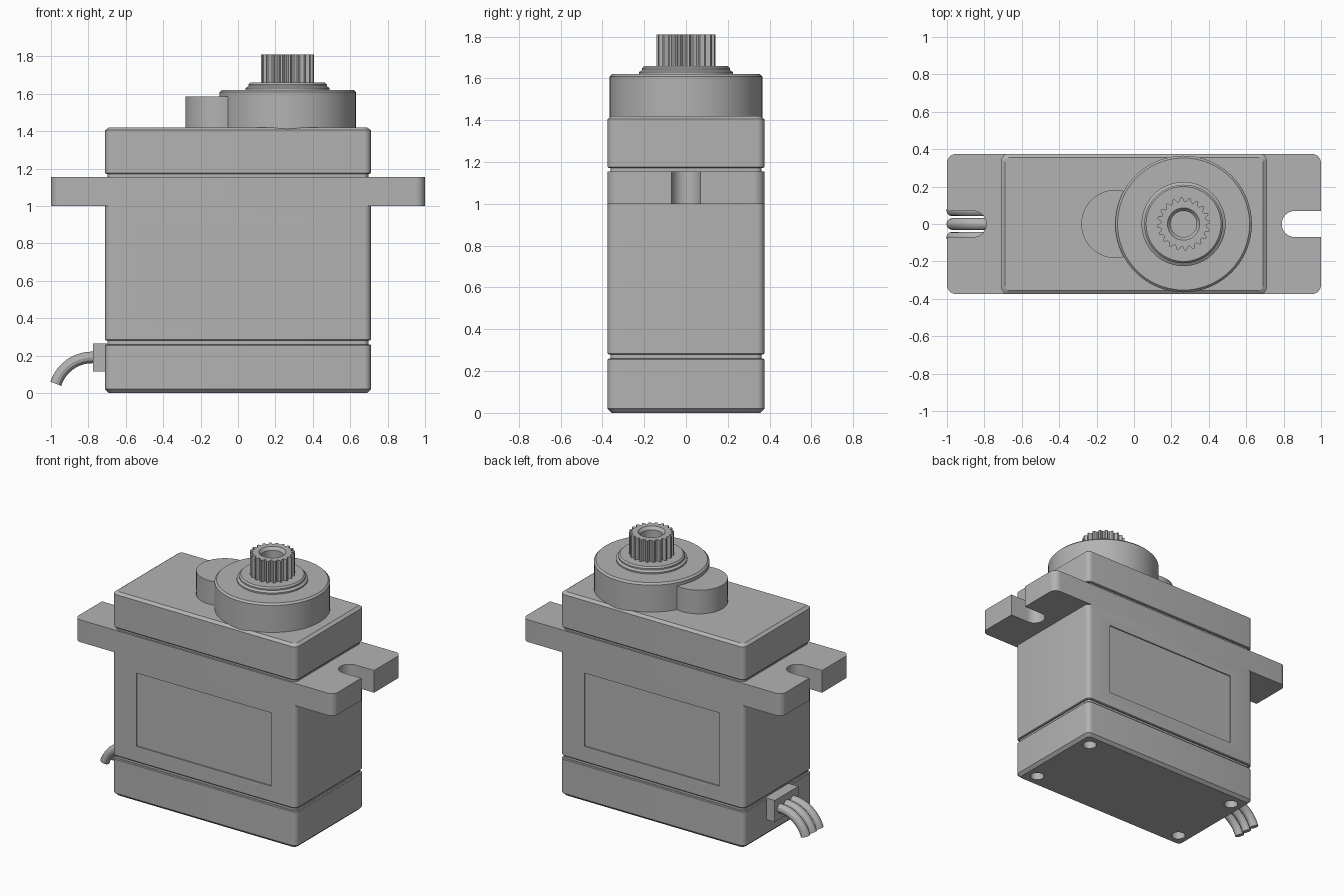
import bpy, bmesh
from math import sin, cos, pi, radians
from mathutils import Vector

cube = bpy.data.objects.get("Cube")
if cube:
    bpy.data.objects.remove(cube, do_unlink=True)

grey = bpy.data.materials.new("plain grey")
grey.use_nodes = True
colour = (0.45, 0.45, 0.45, 1)
grey.diffuse_color = colour
grey.node_tree.nodes["Principled BSDF"].inputs["Base Color"].default_value = colour

HX, HY = 0.71, 0.375      # half size of the case
SHAFT_X = 0.265


def arc(cx, cy, r, start, end, steps):
    angles = [radians(start + (end - start) * i / steps) for i in range(steps + 1)]
    return [(cx + r * cos(a), cy + r * sin(a)) for a in angles]


def circle(cx, cy, r, n=72):
    return arc(cx, cy, r, 0, 360, n)[:-1]


def rounded_rect(hx, hy, r):
    pts = []
    for i, (sx, sy) in enumerate([(1, 1), (-1, 1), (-1, -1), (1, -1)]):
        pts += arc(sx * (hx - r), sy * (hy - r), r, 90 * i, 90 * i + 90, 6)
    return pts


def loft(name, rings):
    """Skin a stack of (outline, z) rings that have equal point counts."""
    bm = bmesh.new()
    loops = [[bm.verts.new((x, y, z)) for x, y in pts] for pts, z in rings]
    n = len(loops[0])
    for a, b in zip(loops, loops[1:]):
        for i in range(n):
            j = (i + 1) % n
            bm.faces.new((a[i], a[j], b[j], b[i]))
    bm.faces.new(loops[0][::-1])
    bm.faces.new(loops[-1])
    bmesh.ops.recalc_face_normals(bm, faces=bm.faces)
    mesh = bpy.data.meshes.new(name)
    bm.to_mesh(mesh)
    bm.free()
    mesh.materials.append(grey)
    obj = bpy.data.objects.new(name, mesh)
    bpy.context.collection.objects.link(obj)
    return obj


def case_part(name, sections):
    """Rounded case section from (z, inset) pairs."""
    return loft(name, [(rounded_rect(HX - i, HY - i, 0.035 - i / 2), z) for z, i in sections])


def lathe(name, x, profile):
    """Turned part from (radius, z) pairs."""
    return loft(name, [(circle(x, 0, r), z) for r, z in profile])


def box(name, x0, x1, y0, y1, z0, z1):
    pts = [(x0, y0), (x1, y0), (x1, y1), (x0, y1)]
    return loft(name, [(pts, z0), (pts, z1)])


def cut(target, cutters):
    bpy.context.view_layer.objects.active = target
    for c in cutters:
        mod = target.modifiers.new("cut", "BOOLEAN")
        mod.operation, mod.solver, mod.object = "DIFFERENCE", "EXACT", c
        bpy.ops.object.modifier_apply(modifier=mod.name)
        bpy.data.objects.remove(c, do_unlink=True)


parts = []

# Bottom cover with four screw holes
bottom = case_part("bottom_cover", [(0, 0.02), (0.02, 0), (0.255, 0), (0.26, 0.004)])
cut(bottom, [loft("hole_cutter", [(circle(x, y, 0.045, 32), -0.05), (circle(x, y, 0.045, 32), 0.07)])
             for x in (-0.61, 0.61) for y in (-0.27, 0.27)])
parts.append(bottom)

# Middle case with a shallow label recess front and back
middle = case_part("middle_case", [(0.28, 0.004), (0.285, 0), (1.0, 0)])
cut(middle, [box("recess_cutter", -0.52, 0.52, s * HY - 0.008, s * HY + 0.008, 0.39, 0.9)
             for s in (-1, 1)])
parts.append(middle)

# Top cover and the recessed seams between the covers
parts.append(case_part("top_cover", [(1.172, 0.004), (1.177, 0), (1.405, 0), (1.42, 0.02)]))
parts.append(case_part("lower_seam", [(0.25, 0.013), (0.29, 0.013)]))
parts.append(case_part("upper_seam", [(1.14, 0.013), (1.18, 0.013)]))

# Mounting flange with an open slot at each end
half = arc(0.95, -0.325, 0.05, -90, 0, 8)
half += [(1, -0.07)] + arc(0.86, 0, 0.07, 270, 90, 20) + [(1, 0.07)]
half += arc(0.95, 0.325, 0.05, 0, 90, 8)
flange = half + [(-x, -y) for x, y in half]
parts.append(loft("mounting_flange", [(flange, 1.0), (flange, 1.155)]))

# Gear housing, idler bump and shaft collar
parts.append(lathe("gear_housing", SHAFT_X,
                   [(0.365, 1.405), (0.365, 1.608), (0.353, 1.62)]))
parts.append(lathe("idler_housing", -0.1, [(0.182, 1.41), (0.182, 1.585)]))
parts.append(lathe("shaft_collar", SHAFT_X,
                   [(0.225, 1.61), (0.225, 1.63), (0.21, 1.64), (0.21, 1.65), (0.2, 1.66)]))

# Splined output shaft with a chamfered bore
TEETH = 20
teeth = []
for i in range(TEETH * 4):
    a = 2 * pi * (i + 0.5) / (TEETH * 4)
    r = 0.142 if i % 4 < 2 else 0.122
    teeth.append((SHAFT_X + r * cos(a), r * sin(a)))
bore = [(circle(SHAFT_X, 0, r, TEETH * 4), z)
        for r, z in [(0.086, 1.81), (0.07, 1.79), (0.07, 1.68)]]
parts.append(loft("output_shaft", [(teeth, 1.65), (teeth, 1.81)] + bore))

# Cable grommet and three drooping wires
parts.append(box("cable_grommet", -0.775, -0.7, -0.13, 0.13, 0.115, 0.265))
path = [(-0.75, 0.19)] + arc(-0.78, -0.014, 0.204, 90, 162, 14)
for k, name in zip((-1, 0, 1), ("front_wire", "middle_wire", "back_wire")):
    curve = bpy.data.curves.new(name, "CURVE")
    curve.dimensions = "3D"
    curve.bevel_depth, curve.bevel_resolution, curve.use_fill_caps = 0.031, 4, True
    spline = curve.splines.new("POLY")
    spline.points.add(len(path) - 1)
    for p, (x, z) in zip(spline.points, path):
        p.co = (x, k * 0.073, z, 1)
    curve.materials.append(grey)
    wire = bpy.data.objects.new(name, curve)
    bpy.context.collection.objects.link(wire)
    bpy.ops.object.select_all(action="DESELECT")
    wire.select_set(True)
    bpy.context.view_layer.objects.active = wire
    bpy.ops.object.convert(target="MESH")
    parts.append(bpy.context.view_layer.objects.active)

# Smooth curved walls, keep the corners crisp
bpy.ops.object.select_all(action="DESELECT")
for p in parts:
    p.select_set(True)
bpy.context.view_layer.objects.active = parts[0]
bpy.ops.object.shade_smooth_by_angle(angle=radians(30))
